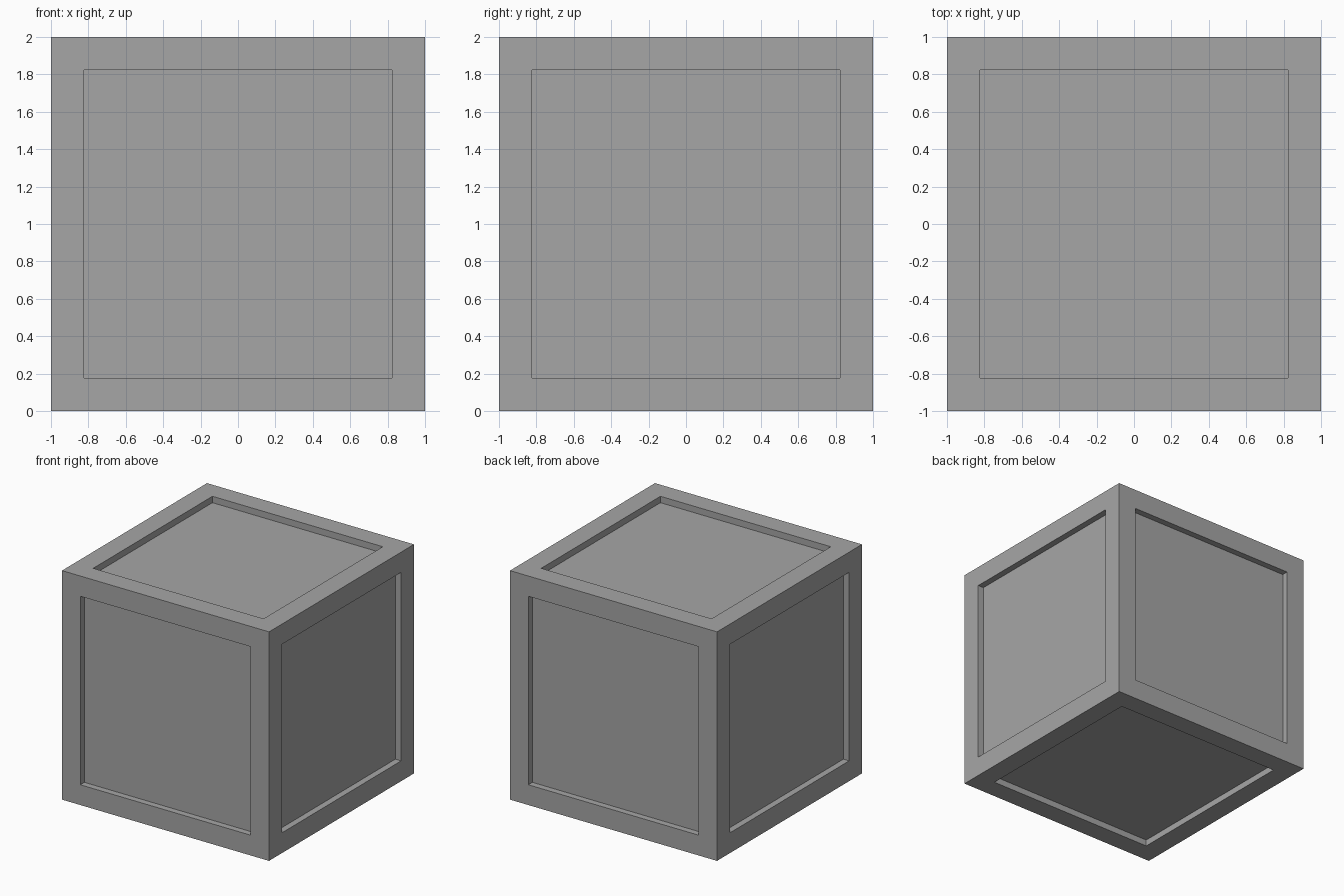
import bpy, bmesh

if "Cube" in bpy.data.objects:
    bpy.data.objects.remove(bpy.data.objects["Cube"])

BORDER = 0.177   # frame width around each panel
DEPTH = 0.056    # how far each panel is sunk

# Crate: a cube standing on the ground
bm = bmesh.new()
bmesh.ops.create_cube(bm, size=2.0)
bmesh.ops.translate(bm, verts=bm.verts, vec=(0, 0, 1))

# Recessed square panel on every side, with straight walls
panels = list(bm.faces)
bmesh.ops.inset_individual(bm, faces=panels, thickness=BORDER, use_even_offset=True)
sunk = bmesh.ops.extrude_discrete_faces(bm, faces=panels)["faces"]
for face in sunk:
    face.normal_update()
    bmesh.ops.translate(bm, verts=face.verts, vec=face.normal * -DEPTH)
bmesh.ops.recalc_face_normals(bm, faces=bm.faces)

mesh = bpy.data.meshes.new("panelled_crate")
bm.to_mesh(mesh)
bm.free()
bpy.context.collection.objects.link(bpy.data.objects.new("panelled_crate", mesh))

# Dark grey finish
grey = bpy.data.materials.new("dark_grey")
grey.diffuse_color = (0.38, 0.38, 0.38, 1)
grey.use_nodes = True
grey.node_tree.nodes["Principled BSDF"].inputs["Base Color"].default_value = grey.diffuse_color
mesh.materials.append(grey)
